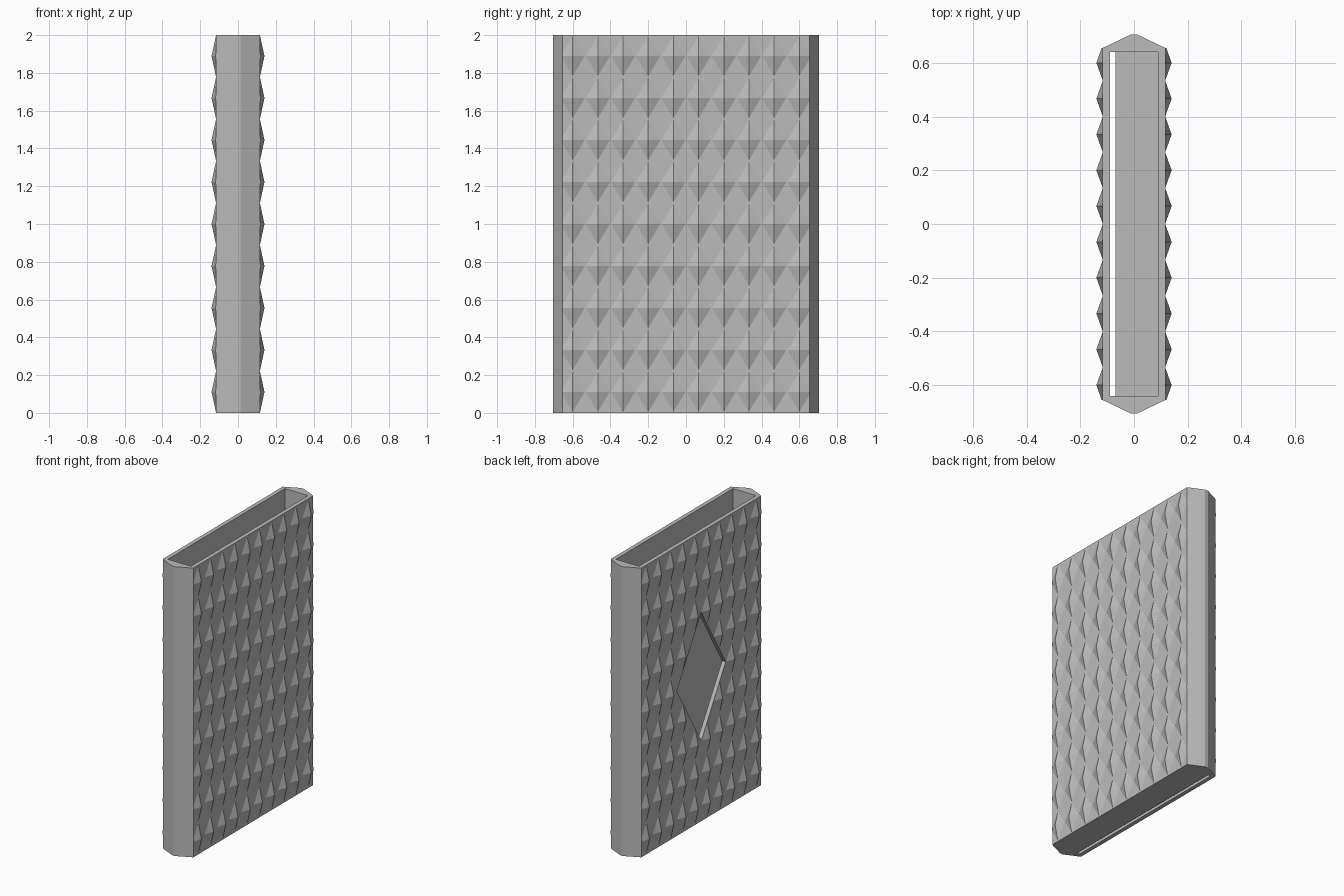
import bpy
import bmesh

cube = bpy.data.objects.get("Cube")
if cube:
    bpy.data.objects.remove(cube)

HEIGHT = 2.0
WALL_X, WALL_Y, NOSE_Y = 0.117, 0.655, 0.705
INNER_X, INNER_Y, FLOOR = 0.089, 0.64, 0.03
ROWS, COLUMNS = 9, 10
HALF_Y, HALF_Z = 0.2 / 3, HEIGHT / ROWS / 2

grey = bpy.data.materials.new("plain grey")
grey.use_nodes = True
colour = (0.5, 0.5, 0.5, 1)
grey.diffuse_color = colour
grey.node_tree.nodes["Principled BSDF"].inputs["Base Color"].default_value = colour


def make_object(name, bm):
    mesh = bpy.data.meshes.new(name)
    bm.to_mesh(mesh)
    bm.free()
    mesh.materials.append(grey)
    obj = bpy.data.objects.new(name, mesh)
    bpy.context.collection.objects.link(obj)
    return obj


def prism(name, outline, offset):
    """Extrude a closed outline along an offset."""
    bm = bmesh.new()
    face = bm.faces.new([bm.verts.new(p) for p in outline])
    made = bmesh.ops.extrude_face_region(bm, geom=[face])["geom"]
    moved = [g for g in made if isinstance(g, bmesh.types.BMVert)]
    bmesh.ops.translate(bm, verts=moved, vec=offset)
    bmesh.ops.recalc_face_normals(bm, faces=bm.faces)
    return make_object(name, bm)


def box(name, x0, x1, half_y, z0, z1):
    outline = [(x0, -half_y, z0), (x1, -half_y, z0), (x1, half_y, z0), (x0, half_y, z0)]
    return prism(name, outline, (0, 0, z1 - z0))


def cut(target, cutter):
    cutter.hide_render = True
    mod = target.modifiers.new("cut", 'BOOLEAN')
    mod.operation, mod.solver, mod.object = 'DIFFERENCE', 'EXACT', cutter
    bpy.context.view_layer.objects.active = target
    bpy.ops.object.modifier_apply(modifier=mod.name)
    bpy.data.objects.remove(cutter)


# Sleeve with a shallow pointed nose along each narrow edge
quarter = [(WALL_X, WALL_Y), (0.012, NOSE_Y)]
side = quarter + [(-x, y) for x, y in reversed(quarter)]
outline = [(x, y, 0) for x, y in side] + [(-x, -y, 0) for x, y in side]
sleeve = prism("sleeve", outline, (0, 0, HEIGHT))

# Pocket open at the top, and a slot through the floor along the right wall
cut(sleeve, box("pocket_cutter", -INNER_X, INNER_X, INNER_Y, FLOOR, HEIGHT + 0.1))
cut(sleeve, box("slot_cutter", -INNER_X, -0.068, INNER_Y, -0.1, FLOOR + 0.1))

# Diamond window through the right wall, four studs across its corners
SPAN = 4
mid = HEIGHT / 2
diamond = [(-0.2, SPAN * HALF_Y, mid), (-0.2, 0, mid + SPAN * HALF_Z),
           (-0.2, -SPAN * HALF_Y, mid), (-0.2, 0, mid - SPAN * HALF_Z)]
cut(sleeve, prism("window_cutter", diamond, (0.17, 0, 0)))


def stud_panel(name, sign, window):
    """Grid of diamond-based pyramids covering one broad wall."""
    bm = bmesh.new()
    base, peak = sign * (WALL_X - 0.001), sign * 0.14
    for col in range(COLUMNS):
        for row in range(ROWS):
            step_y, step_z = 2 * col - COLUMNS + 1, 2 * row - ROWS + 1
            if window and abs(step_y) + abs(step_z) < SPAN:
                continue
            y, z = step_y * HALF_Y, mid + step_z * HALF_Z
            tip = bm.verts.new((peak, y, z))
            ring = [bm.verts.new((base, y + dy * HALF_Y, z + dz * HALF_Z))
                    for dy, dz in ((1, 0), (0, 1), (-1, 0), (0, -1))]
            bm.faces.new(ring)
            for i in range(4):
                bm.faces.new((ring[i], ring[(i + 1) % 4], tip))
    # Trim the outer columns flush with the wall edges
    for end in (-1, 1):
        bmesh.ops.bisect_plane(bm, geom=bm.verts[:] + bm.edges[:] + bm.faces[:],
                               plane_co=(0, end * WALL_Y, 0), plane_no=(0, end, 0),
                               clear_outer=True)
    bmesh.ops.holes_fill(bm, edges=[e for e in bm.edges if e.is_boundary], sides=4)
    bmesh.ops.recalc_face_normals(bm, faces=bm.faces)
    return make_object(name, bm)


stud_panel("left_studs", 1, False)
stud_panel("right_studs", -1, True)
